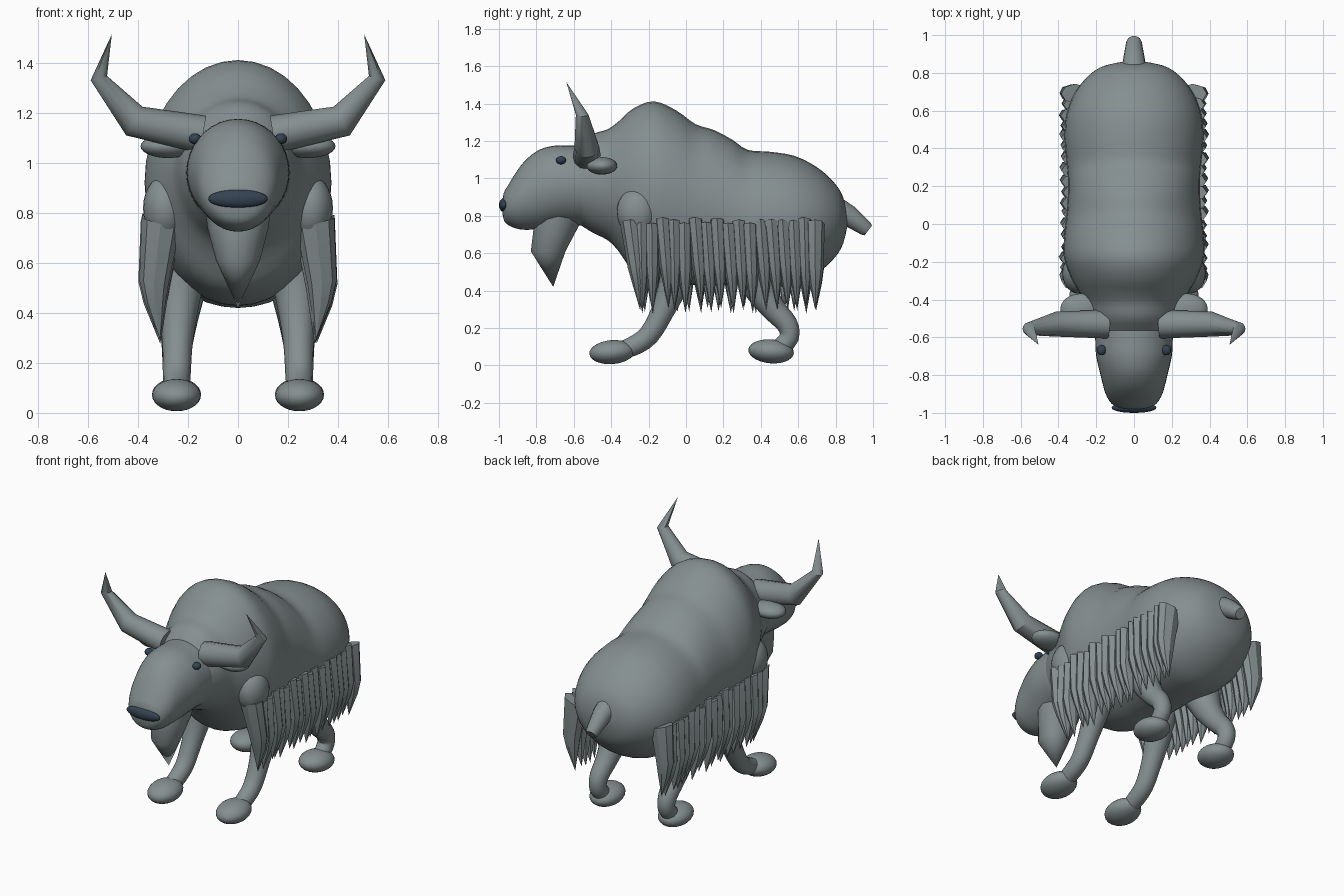
import bpy, bmesh, math, random
from mathutils import Vector, Matrix

if "Cube" in bpy.data.objects:
    bpy.data.objects.remove(bpy.data.objects["Cube"])

random.seed(4)


def material(name, rgb):
    m = bpy.data.materials.new(name)
    m.diffuse_color = (*rgb, 1)
    m.use_nodes = True
    m.node_tree.nodes["Principled BSDF"].inputs["Base Color"].default_value = m.diffuse_color
    return m


HIDE = material("grey_hide", (0.235, 0.275, 0.28))
DARK = material("dark_slate", (0.035, 0.055, 0.085))
X, Y, Z = Vector((1, 0, 0)), Vector((0, 1, 0)), Vector((0, 0, 1))


def finish(name, bm, mat, angle=45):
    bmesh.ops.remove_doubles(bm, verts=bm.verts, dist=1e-5)
    bmesh.ops.recalc_face_normals(bm, faces=bm.faces)
    me = bpy.data.meshes.new(name)
    bm.to_mesh(me)
    bm.free()
    me.materials.append(mat)
    ob = bpy.data.objects.new(name, me)
    bpy.context.collection.objects.link(ob)
    bpy.ops.object.select_all(action='DESELECT')
    ob.select_set(True)
    bpy.context.view_layer.objects.active = ob
    bpy.ops.object.shade_smooth_by_angle(angle=math.radians(angle))
    return ob


def loft(name, rings, mat, sides=16, angle=45):
    """Skin elliptical rings, each given as centre, half axis u, half axis v."""
    bm = bmesh.new()
    loops = []
    for c, u, v in rings:
        turn = [2 * math.pi * i / sides for i in range(sides)]
        loops.append([bm.verts.new(c + u * math.cos(a) + v * math.sin(a)) for a in turn])
    for a, b in zip(loops, loops[1:]):
        for i in range(sides):
            j = (i + 1) % sides
            bm.faces.new((a[i], a[j], b[j], b[i]))
    for ring, loop in ((rings[0], loops[0]), (rings[-1], loops[-1])):
        if ring[1].length > 0.001:
            bm.faces.new(loop)
    return finish(name, bm, mat, angle)


def smooth_rows(rows, steps=3):
    """Catmull-Rom interpolation of rows of numbers."""
    out = []
    for i in range(len(rows) - 1):
        p0, p1, p2, p3 = (rows[min(max(i + k, 0), len(rows) - 1)] for k in (-1, 0, 1, 2))
        for s in range(steps):
            t = s / steps
            out.append([0.5 * (2 * b + (c - a) * t + (2 * a - 5 * b + 4 * c - d) * t * t
                               + (3 * b - a - 3 * c + d) * t ** 3)
                        for a, b, c, d in zip(p0, p1, p2, p3)])
    out.append(list(rows[-1]))
    return out


def trunk(name, rows):
    """Loft along y from rows of y, top, bottom, half width."""
    rings = [(Vector((0, y, (t + b) / 2)), X * max(w, 0), Z * max((t - b) / 2, 0))
             for y, t, b, w in smooth_rows(rows)]
    return loft(name, rings, HIDE, 36, 60)


def tube(name, pts, across, sides=16, angle=45):
    """Round tube along points of x, y, z, radius."""
    p = [Vector(q[:3]) for q in pts]
    rings = []
    for i, q in enumerate(pts):
        t = (p[min(i + 1, len(p) - 1)] - p[max(i - 1, 0)]).normalized()
        v = t.cross(across).normalized()
        rings.append((p[i], across * q[3], v * q[3]))
    return loft(name, rings, HIDE, sides, angle)


def ball(name, centre, radii, mat=HIDE, tilt=0):
    bm = bmesh.new()
    m = Matrix.Translation(centre) @ Matrix.Rotation(tilt, 4, 'X') @ Matrix.Diagonal((*radii, 1))
    bmesh.ops.create_uvsphere(bm, u_segments=24, v_segments=14, radius=1, matrix=m)
    return finish(name, bm, mat, 60)


# Humped body with neck
trunk("body", [
    (-.66, 1.10, .80, .17), (-.58, 1.16, .76, .20), (-.50, 1.235, .71, .23),
    (-.42, 1.262, .67, .255), (-.36, 1.305, .61, .29), (-.28, 1.375, .50, .335),
    (-.17, 1.412, .45, .372), (-.05, 1.362, .43, .368), (.05, 1.29, .43, .357),
    (.15, 1.258, .43, .35), (.25, 1.205, .43, .35), (.33, 1.152, .425, .357),
    (.45, 1.142, .42, .367), (.58, 1.12, .43, .357), (.70, 1.06, .49, .31),
    (.79, .98, .57, .235), (.84, .90, .65, .15), (.868, .775, .775, 0)])

# Head and muzzle
trunk("head", [
    (-.985, .85, .85, 0), (-.975, .92, .78, .075), (-.95, .965, .75, .12),
    (-.90, 1.045, .73, .15), (-.85, 1.105, .725, .165), (-.78, 1.155, .73, .182),
    (-.70, 1.175, .745, .20), (-.62, 1.175, .75, .205), (-.52, 1.17, .75, .20),
    (-.45, 1.10, .80, .12)])
ball("nose", (0, -.973, .857), (.119, .027, .037), DARK)

# Beard, a flattened cone ending in a point
loft("beard", [(Vector((0, y, z)), X * rx, Y * ry) for z, y, rx, ry in (
    (.80, -.68, .13, .135), (.74, -.695, .122, .122), (.61, -.737, .088, .095),
    (.42, -.71, 0, 0))], HIDE, 14)

# Tail stub
tube("tail", [(0, .80, .835, .07), (0, .87, .80, .058), (0, .96, .733, .042),
              (0, .975, .722, .034)], X, 14)

for s, side in ((1, "left"), (-1, "right")):
    # Bent horns
    tube(side + "_horn", [(s * .14, -.53, 1.115, .075), (s * .17, -.53, 1.12, .075),
                          (s * .415, -.53, 1.168, .066), (s * .557, -.555, 1.34, .034),
                          (s * .505, -.64, 1.515, 0)], Y, 12, 35)
    # Ears and eyes
    ball(side + "_ear", (s * .28, -.45, 1.067), (.11, .082, .047))
    ball(side + "_eye", (s * .172, -.668, 1.097), (.025, .027, .022), DARK)
    # Shoulder
    ball(side + "_shoulder", (s * .29, -.26, .82), (.09, .11, .13))

    # Front leg and hoof
    front = smooth_rows([(s * .225, -.02, .62, .11), (s * .235, -.06, .45, .083),
                         (s * .242, -.125, .29, .062), (s * .245, -.20, .16, .056),
                         (s * .246, -.29, .10, .052), (s * .246, -.36, .08, .045)])
    tube(side + "_front_leg", front, X)
    ball(side + "_front_hoof", (s * .246, -.395, .071), (.098, .122, .064), tilt=.08)

    # Hind leg and hoof
    hind = smooth_rows([(s * .225, .32, .60, .13), (s * .235, .39, .42, .088),
                        (s * .242, .47, .30, .066), (s * .246, .54, .22, .057),
                        (s * .246, .552, .15, .052), (s * .246, .50, .09, .05)])
    tube(side + "_hind_leg", hind, X)
    ball(side + "_hind_hoof", (s * .246, .455, .075), (.098, .122, .064), tilt=-.08)

    # Fringe of overlapping pointed locks along the flank
    count = 18
    for i in range(count):
        y = -.30 + i * .99 / (count - 1)
        end = i in (0, count - 1)
        lean = .055 if i == 0 else random.uniform(.0, .035)
        dz = 0 if end else random.uniform(-.02, .02)
        dx = 0 if end else random.uniform(-.012, .004)
        wide = .052 if end else .044
        rings = [(Vector((s * (x + dx), y + lean * k, z + dz)),
                  Vector((s * rx, 0, tip)), Y * ry)
                 for z, x, rx, tip, ry, k in (
                     (.755, .31, .075, .025, wide, 0),
                     (.52, .337, .058, .012, wide * .85, .6),
                     (.44, .332, .042, .005, wide * .62, .8),
                     (.295, .312, 0, 0, 0, 1))]
        loft(f"{side}_fringe_lock_{i + 1}", rings, HIDE, 8, 30)
